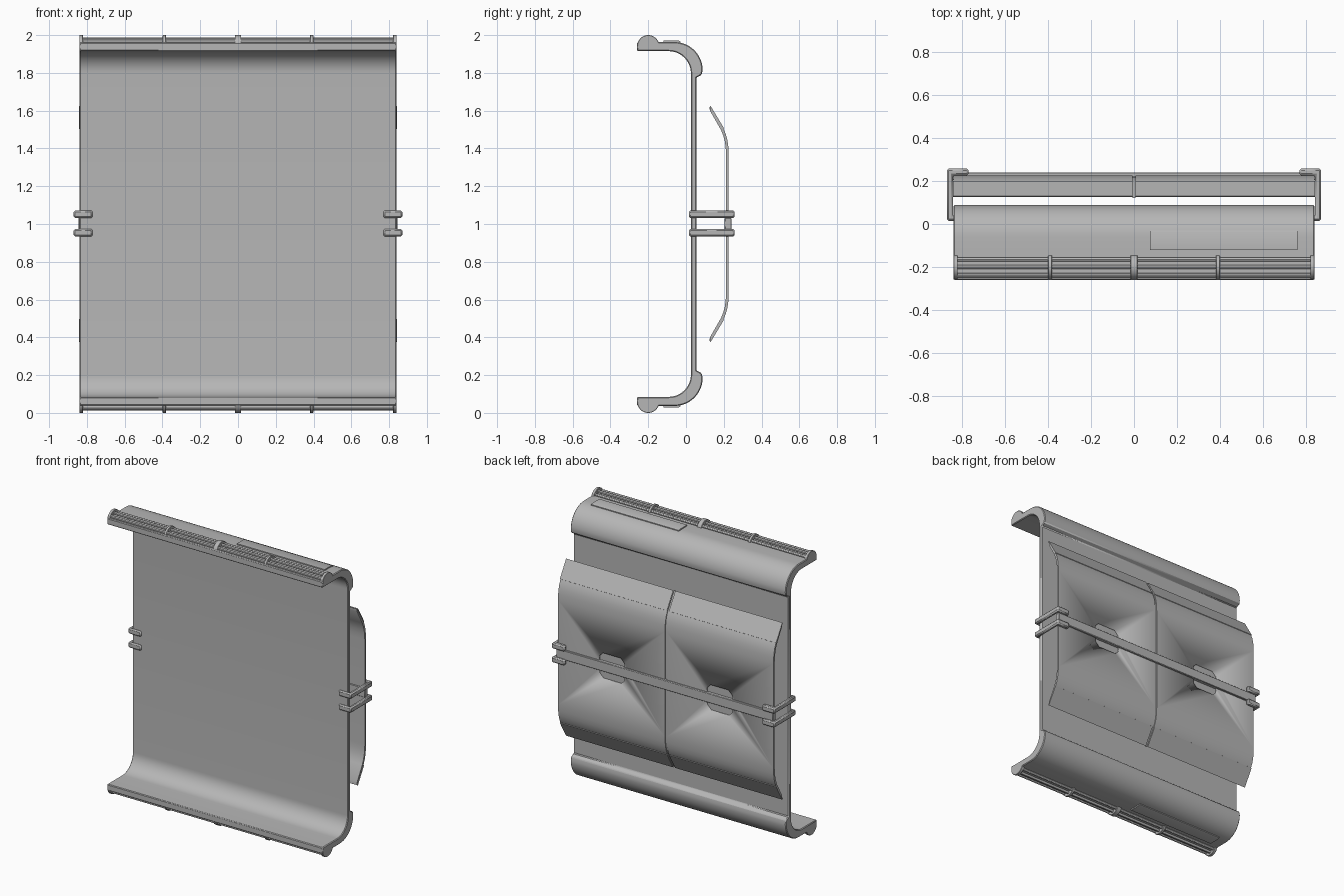
import bpy, bmesh, math
from mathutils import Vector

if "Cube" in bpy.data.objects:
    bpy.data.objects.remove(bpy.data.objects["Cube"])

GREY = bpy.data.materials.new("grey metal")
GREY.diffuse_color = (0.47, 0.47, 0.47, 1)
GREY.use_nodes = True
GREY.node_tree.nodes["Principled BSDF"].inputs["Base Color"].default_value = GREY.diffuse_color


def prism(name, pts, lo, hi, axis="x", bevel=0.0):
    """Extrude a closed 2D outline along an axis (x: pts are y,z; y: x,z; z: x,y)."""
    place = {"x": lambda p, h: (h, p[0], p[1]),
             "y": lambda p, h: (p[0], h, p[1]),
             "z": lambda p, h: (p[0], p[1], h)}[axis]
    bm = bmesh.new()
    face = bm.faces.new([bm.verts.new(place(p, lo)) for p in pts])
    out = bmesh.ops.extrude_face_region(bm, geom=[face])
    verts = [g for g in out["geom"] if isinstance(g, bmesh.types.BMVert)]
    shift = Vector(place((0, 0), hi - lo))
    bmesh.ops.translate(bm, verts=verts, vec=shift)
    bmesh.ops.recalc_face_normals(bm, faces=bm.faces)
    me = bpy.data.meshes.new(name)
    bm.to_mesh(me)
    bm.free()
    me.materials.append(GREY)
    ob = bpy.data.objects.new(name, me)
    bpy.context.collection.objects.link(ob)
    if bevel:
        mod = ob.modifiers.new("bevel", "BEVEL")
        mod.width = bevel
        mod.limit_method = "ANGLE"
        mod.angle_limit = math.radians(40)
    bpy.ops.object.select_all(action="DESELECT")
    ob.select_set(True)
    bpy.context.view_layer.objects.active = ob
    bpy.ops.object.shade_smooth_by_angle(angle=math.radians(30))
    return ob


def arc(cy, cz, r, a0, a1, n):
    return [(cy + r * math.cos(math.radians(a0 + (a1 - a0) * i / n)),
             cz + r * math.sin(math.radians(a0 + (a1 - a0) * i / n)))
            for i in range(n + 1)]


def flip(pts):
    """Mirror an outline about the mid height."""
    return [(a, 2 - b) for a, b in reversed(pts)]


def box(a0, a1, b0, b1):
    return [(a0, b0), (a1, b0), (a1, b1), (a0, b1)]


# Wall with curved top and bottom flanges
outer = ([(-0.26, 1.96), (-0.14, 1.963)] + arc(-0.06, 1.815, 0.148, 90, 0, 12)
         + [(0.083, 1.79), (0.055, 1.775)])
inner = arc(-0.092, 1.797, 0.118, 0, 90, 12) + [(-0.26, 1.915)]
prism("curved_wall", outer + flip(outer) + flip(inner) + inner,
      -0.84, 0.84, bevel=0.005)

# Roller rails along both flanges
for side, turn in (("top", lambda p: p), ("bottom", flip)):
    prism(side + "_rail_base",
          turn([(-0.25, 1.95), (-0.15, 1.95), (-0.165, 1.97), (-0.24, 1.97)]),
          -0.835, 0.835)
    for i, (y, z) in enumerate([(-0.238, 1.968), (-0.2, 1.977), (-0.165, 1.968)]):
        prism(f"{side}_rail_rod_{i}", turn(arc(y, z, 0.010, 0, 330, 11)), -0.83, 0.83)
    for i, (x, w) in enumerate([(-0.83, 0.01), (-0.39, 0.009), (0, 0.017),
                                (0.39, 0.009), (0.83, 0.01)]):
        prism(f"{side}_rail_clamp_{i}",
              turn(arc(-0.2, 1.942, 0.058, 0, 180, 20)), x - w, x + w, bevel=0.002)

# Raised cover plates, on opposite halves of the two flanges
plate = [(-0.12, 1.955), (-0.12, 1.971), (-0.04, 1.971), (-0.03, 1.966), (-0.03, 1.95)]
prism("top_cover_plate", plate, 0.075, 0.76)
prism("bottom_cover_plate", flip(plate), -0.76, -0.075)

# Back door panels with shallow hand grips
skin = [(0.128, 1.622), (0.198, 1.505), (0.211, 1.475), (0.219, 1.445),
        (0.224, 1.41), (0.226, 1.37)]
back = [(0.212, 1.37), (0.210, 1.405), (0.205, 1.44), (0.197, 1.468),
        (0.185, 1.498), (0.128, 1.598)]
outline = skin + flip(skin) + flip(back) + back
for side, s in (("left", -1), ("right", 1)):
    panel = prism(side + "_back_panel", outline, *sorted((s * 0.006, s * 0.84)))
    for level, t in (("upper", 1), ("lower", -1)):
        grip = [(s * 0.42 + dx, 1 + t * dz) for dx, dz in
                [(-0.1, 0.03), (0.1, 0.03), (0.1, 0.06), (0.07, 0.09),
                 (-0.07, 0.09), (-0.1, 0.06)]]
        cutter = prism(f"{side}_{level}_grip_cutter", grip, 0.217, 0.3, "y")
        cutter.hide_render = True
        cutter.hide_set(True)
        mod = panel.modifiers.new("grip", "BOOLEAN")
        mod.operation = "DIFFERENCE"
        mod.object = cutter
    # Folded strips along the sloped panel edges
    strip = [(0.131, 1.624), (0.201, 1.507), (0.196, 1.503), (0.126, 1.62)]
    for level, pts in (("upper", strip), ("lower", flip(strip))):
        prism(f"{side}_{level}_edge_strip", pts, *sorted((s * 0.008, s * 0.843)))
# Strip closing the seam between the panels
seam_skin = [(y - 0.006, z) for y, z in skin]
prism("panel_seam", seam_skin + flip(seam_skin) + flip(back) + back, -0.007, 0.007)

# Cross bar holding the panels
prism("cross_bar", box(0.205, 0.24, 0.967, 1.033), -0.845, 0.845, bevel=0.003)

# Four clips hooking the bar to the wall edges
clip = [(0.77, 0.015), (0.87, 0.015), (0.87, 0.258), (0.77, 0.258),
        (0.77, 0.226), (0.843, 0.226), (0.843, 0.034), (0.77, 0.034)]
for side, s in (("left", -1), ("right", 1)):
    for level, z in (("lower", 0.954), ("upper", 1.052)):
        prism(f"{side}_{level}_clip", [(s * x, y) for x, y in clip],
              z - 0.02, z + 0.02, "z", bevel=0.008)
